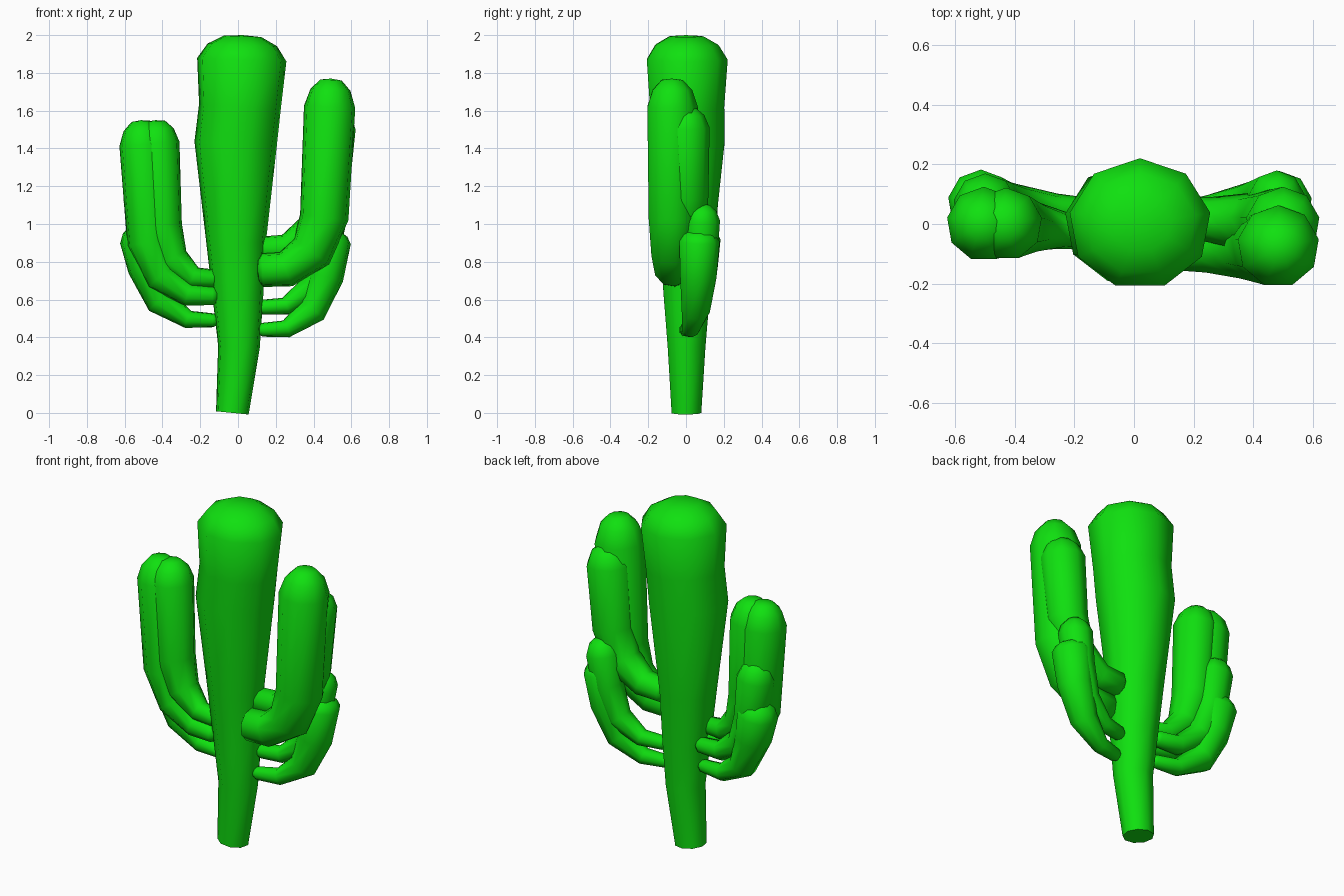
import bpy, bmesh, math
from mathutils import Vector

if "Cube" in bpy.data.objects:
    bpy.data.objects.remove(bpy.data.objects["Cube"])

green = bpy.data.materials.new("cactus_green")
green.diffuse_color = (0.005, 0.75, 0.005, 1)
green.use_nodes = True
green.node_tree.nodes["Principled BSDF"].inputs["Base Color"].default_value = green.diffuse_color
SIDES = 9


def tube(name, nodes, dome, root_dome=0.0, depth=1.0):
    """Nine-sided tube through (x, y, z, radius) nodes with a rounded tip."""
    pts = [(Vector(n[:3]), n[3]) for n in nodes]
    rings = []
    for i, (p, r) in enumerate(pts):
        a = pts[max(i - 1, 0)][0]
        b = pts[min(i + 1, len(pts) - 1)][0]
        rings.append((p, (b - a).normalized(), r))
    # rounded tip rings, and a small rounded root where wanted
    p, t, r = rings[-1]
    for k, h in ((0.78, 0.6), (0.42, 0.95)):
        rings.append((p + t * dome * h, t, r * k))
    tip = p + t * dome
    p, t, r = rings[0]
    if root_dome:
        rings.insert(0, (p - t * root_dome * 0.7, t, r * 0.65))
    root = p - t * root_dome

    bm = bmesh.new()
    loops = []
    for p, t, r in rings:
        v = Vector((0, 1, 0))
        v = (v - t * v.dot(t)).normalized()
        u = v.cross(t)
        loop = []
        for k in range(SIDES):
            a = math.pi / 2 + math.tau * k / SIDES
            loop.append(bm.verts.new(p + (u * math.cos(a) + v * math.sin(a) * depth) * r))
        loops.append(loop)
    for la, lb in zip(loops, loops[1:]):
        for k in range(SIDES):
            j = (k + 1) % SIDES
            bm.faces.new((la[k], la[j], lb[j], lb[k]))
    for loop, point in ((loops[0], root), (loops[-1], tip)):
        c = bm.verts.new(point)
        for k in range(SIDES):
            bm.faces.new((loop[k], loop[(k + 1) % SIDES], c))
    bmesh.ops.recalc_face_normals(bm, faces=bm.faces)
    for f in bm.faces:
        f.smooth = f.calc_center_median().z > 0.05
    me = bpy.data.meshes.new(name)
    bm.to_mesh(me)
    bm.free()
    me.materials.append(green)
    ob = bpy.data.objects.new(name, me)
    bpy.context.collection.objects.link(ob)


def arm(name, side, root, top, dome):
    """Arm that leaves the trunk level, bends at an elbow and stands upright."""
    a, b = Vector((0.13,) + root), Vector(top)
    nodes = [a]
    # share of the way out, rise above the root, share of the thickening
    for out, rise, thick in ((0.35, 0.005, 0.15), (0.73, 0.1, 0.55), (0.92, 0.28, 0.85)):
        n = a.lerp(b, out)
        n.z = a.z + rise
        n.w = a.w + (b.w - a.w) * thick
        nodes.append(n)
    nodes.append(b)
    tube(name, [(side * n.x, n.y, n.z, n.w) for n in nodes], dome, 0.03)


# Trunk, widening towards the top
tube("trunk", [
    (-0.03, 0, 0.0, 0.088), (0.005, 0, 0.35, 0.112), (0.0, 0, 0.6, 0.135),
    (-0.01, 0, 0.9, 0.16), (-0.012, 0, 1.43, 0.222), (0.01, 0, 1.62, 0.22),
    (0.02, 0, 1.87, 0.24)], 0.13, 0, 0.92)

# Arms: root (y, z, radius), top of the straight part (x, y, z, radius), cap height
arm("right_arm_tall", 1, (-0.07, 0.755, 0.09), (0.485, -0.075, 1.62, 0.138), 0.15)
arm("right_arm_second", 1, (0.02, 0.865, 0.07), (0.5, 0.0, 1.51, 0.125), 0.11)
arm("right_arm_third", 1, (0.03, 0.56, 0.04), (0.48, 0.085, 1.02, 0.095), 0.085)
arm("right_arm_low", 1, (0.0, 0.44, 0.037), (0.49, 0.068, 0.91, 0.11), 0.06)
arm("left_arm_outer", -1, (-0.04, 0.62, 0.05), (0.505, 0.0, 1.42, 0.125), 0.13)
arm("left_arm_inner", -1, (-0.03, 0.71, 0.05), (0.43, 0.0, 1.43, 0.122), 0.12)
arm("left_arm_third", -1, (0.04, 0.62, 0.045), (0.5, 0.062, 1.13, 0.108), 0.10)
arm("left_arm_low", -1, (0.02, 0.49, 0.037), (0.515, 0.07, 0.92, 0.113), 0.08)
